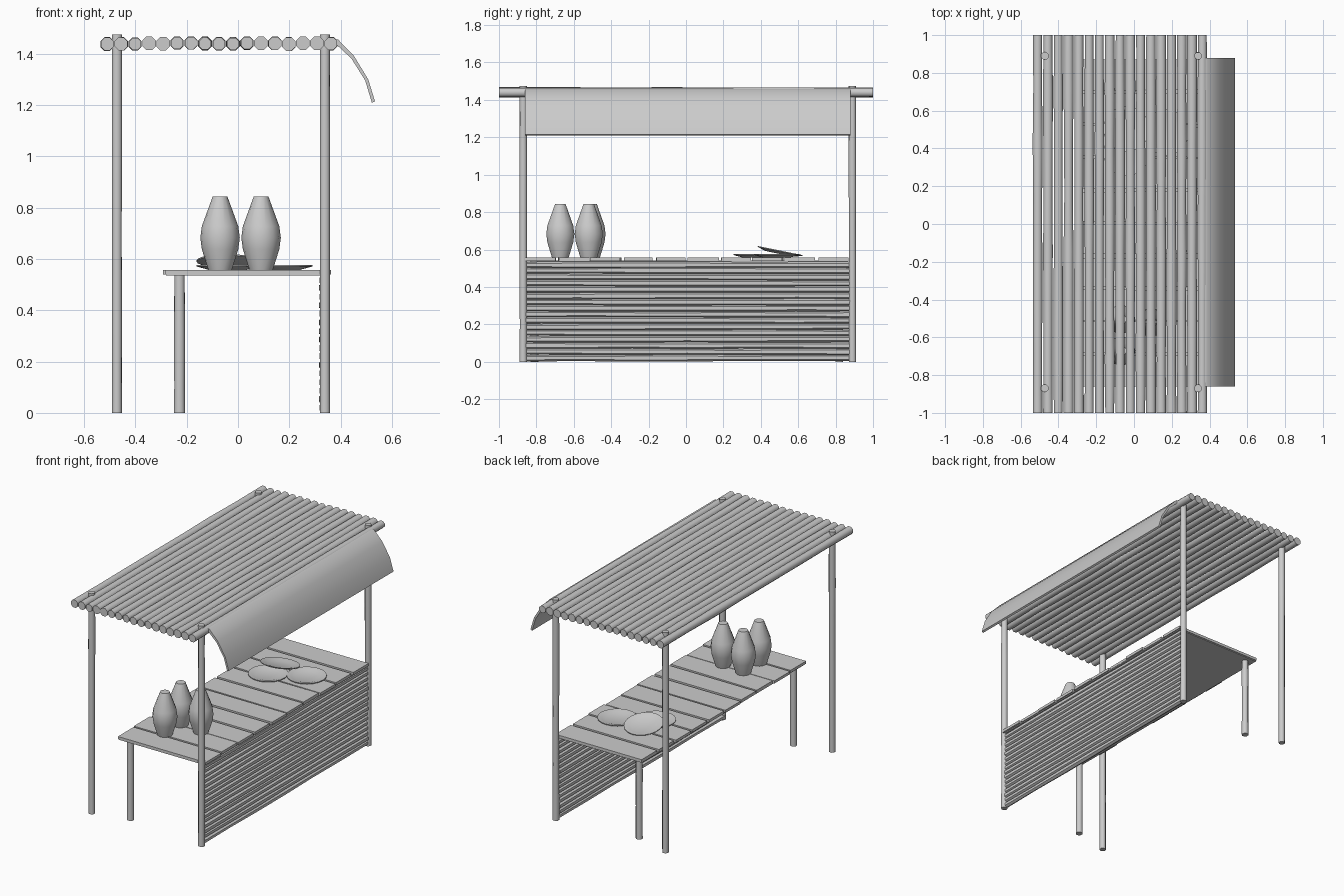
import bpy, bmesh, math, random
from mathutils import Vector, Matrix

if "Cube" in bpy.data.objects:
    bpy.data.objects.remove(bpy.data.objects["Cube"])

random.seed(4)


def finish(bm, name, smooth=True):
    bmesh.ops.recalc_face_normals(bm, faces=bm.faces)
    mesh = bpy.data.meshes.new(name)
    bm.to_mesh(mesh)
    bm.free()
    obj = bpy.data.objects.new(name, mesh)
    bpy.context.collection.objects.link(obj)
    if smooth:
        bpy.ops.object.select_all(action='DESELECT')
        obj.select_set(True)
        bpy.context.view_layer.objects.active = obj
        bpy.ops.object.shade_smooth_by_angle(angle=math.radians(50))
    return obj


def add_log(bm, start, end, r, sides=8, rings=6, jitter=0.08):
    """Slightly uneven pole between two points."""
    start, end = Vector(start), Vector(end)
    rot = (end - start).to_track_quat('Z', 'Y')
    loops = []
    for i in range(rings + 1):
        c = start.lerp(end, i / rings)
        ri = r * random.uniform(1 - jitter, 1 + jitter)
        loops.append([bm.verts.new(c + rot @ Vector((
            ri * math.cos(2 * math.pi * (k + .5) / sides),
            ri * math.sin(2 * math.pi * (k + .5) / sides), 0))) for k in range(sides)])
    for a, b in zip(loops, loops[1:]):
        for k in range(sides):
            n = (k + 1) % sides
            bm.faces.new((a[k], a[n], b[n], b[k]))
    bm.faces.new(loops[0][::-1])
    bm.faces.new(loops[-1])


def log(name, *args, **kw):
    bm = bmesh.new()
    add_log(bm, *args, **kw)
    return finish(bm, name)


def lathe(name, profile, sides=16):
    """Turned shape; profile is (radius, height) with both ends closed."""
    bm = bmesh.new()
    loops = [[bm.verts.new((r * math.cos(2 * math.pi * k / sides),
                            r * math.sin(2 * math.pi * k / sides), z))
              for k in range(sides)] for r, z in profile]
    for a, b in zip(loops, loops[1:]):
        for k in range(sides):
            n = (k + 1) % sides
            bm.faces.new((a[k], a[n], b[n], b[k]))
    bm.faces.new(loops[0][::-1])
    bm.faces.new(loops[-1])
    return finish(bm, name)


def prism(name, outline, axis_vec, smooth=False):
    """Extrude a closed outline along a vector."""
    bm = bmesh.new()
    face = bm.faces.new([bm.verts.new(p) for p in outline])
    ext = bmesh.ops.extrude_face_region(bm, geom=[face])
    top = [v for v in ext['geom'] if isinstance(v, bmesh.types.BMVert)]
    bmesh.ops.translate(bm, verts=top, vec=axis_vec)
    return finish(bm, name, smooth)


# Corner posts and short table legs
for x in (-0.472, 0.339):
    for y in (-0.87, 0.89):
        log("corner_post", (x, y, 0), (x, y, 1.475), 0.021, rings=8, jitter=0.05)
for y in (-0.81, 0.82):
    log("table_leg", (-0.228, y, 0), (-0.228, y, 0.537), 0.022, rings=5, jitter=0.05)

# Roof of side-by-side logs
for i in range(17):
    x = -0.51 + 0.0545 * i
    z = 1.44 + random.uniform(-.002, .002)
    log("roof_log", (x, -1, z), (x, 1, z), 0.0265, rings=7, jitter=0.09).scale = (1, 1, 1)

# Curved cloth awning
upper = [(0.375, 1.458), (0.39, 1.456), (0.452, 1.392), (0.508, 1.300), (0.534, 1.215)]
lower = [(0.522, 1.209), (0.496, 1.296), (0.442, 1.382), (0.375, 1.444)]
prism("awning", [(x, -0.86, z) for x, z in upper + lower], (0, 1.74, 0), True)

# Front panel of horizontal reeds
for i in range(16):
    z = 0.02 + 0.0333 * i
    log("panel_reed", (0.334, -0.87, z + random.uniform(-.003, .003)),
        (0.334, 0.88, z + random.uniform(-.003, .003)), 0.018, sides=6, rings=6, jitter=0.12)

# Counter of uneven planks over a thin under-board
count, y0, y1 = 10, -0.86, 0.87
step = (y1 - y0) / count
for i in range(count):
    a, b = y0 + i * step, y0 + (i + 1) * step
    g = [random.uniform(0.001, 0.012) for _ in range(4)]
    if i == 0:
        g[0] = g[1] = 0
    if i == count - 1:
        g[2] = g[3] = 0
    back = -0.288 + random.uniform(-.004, .008)
    front = 0.36 + random.uniform(-.008, .004)
    prism("counter_plank", [(back, a + g[0], 0.54), (front, a + g[1], 0.54),
                            (front, b - g[2], 0.54), (back, b - g[3], 0.54)], (0, 0, 0.018))
prism("counter_underboard", [(-0.28, y0 + .005, 0.535), (0.35, y0 + .005, 0.535),
                             (0.35, y1 - .005, 0.535), (-0.28, y1 - .005, 0.535)], (0, 0, 0.007))

# Three vases
vase = [(0.046, 0), (0.071, 0.08), (0.077, 0.125), (0.071, 0.17), (0.029, 0.285)]
for x, y in ((-0.07, -0.672), (-0.07, -0.505), (0.09, -0.52)):
    lathe("vase", vase, 14).location = (x, y, 0.558)

# Three shallow plates, one leaning on another
dish = [(0.075, 0), (0.122, 0.013), (0.122, 0.018), (0.095, 0.014), (0.075, 0.007)]
for x, y, z, tilt in ((-0.04, 0.375, 0.558, 0), (0.168, 0.485, 0.558, 0),
                      (-0.04, 0.5, 0.577, -0.2)):
    plate = lathe("plate", dish, 20)
    plate.location = (x, y, z)
    plate.rotation_euler = (tilt, 0, 0)
